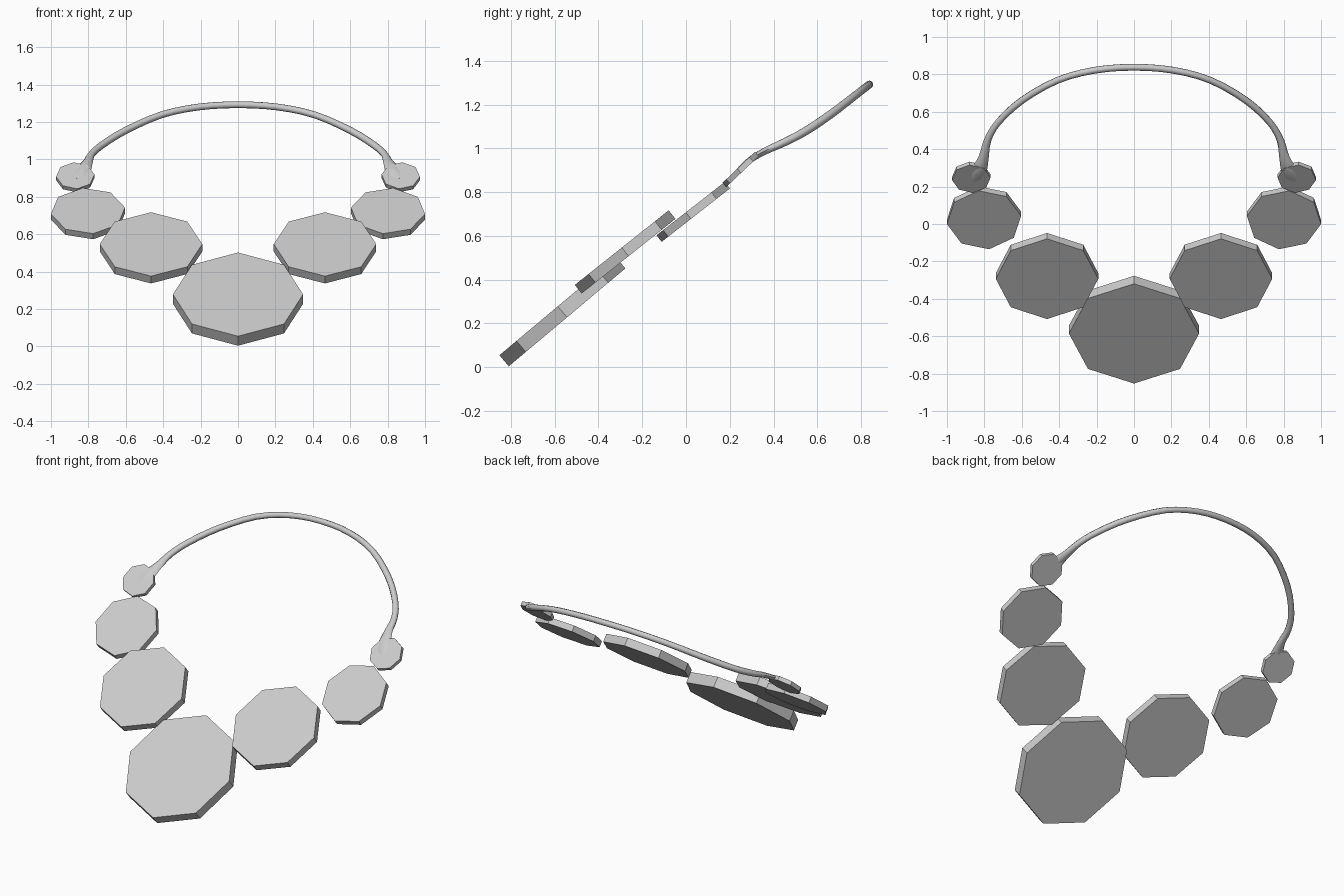
import bpy, bmesh, math
from mathutils import Vector, Matrix

if "Cube" in bpy.data.objects:
    bpy.data.objects.remove(bpy.data.objects["Cube"])


def finish(bm, name, angle):
    bmesh.ops.recalc_face_normals(bm, faces=bm.faces[:])
    me = bpy.data.meshes.new(name)
    bm.to_mesh(me)
    bm.free()
    ob = bpy.data.objects.new(name, me)
    bpy.context.collection.objects.link(ob)
    bpy.context.view_layer.objects.active = ob
    ob.select_set(True)
    bpy.ops.object.shade_smooth_by_angle(angle=math.radians(angle))
    ob.select_set(False)


def disc(name, centre, radius, thick, tilt, spin=0):
    """Eight-sided plate leaning back by tilt degrees."""
    m = (Matrix.Translation(centre) @ Matrix.Rotation(math.radians(tilt), 4, 'X')
         @ Matrix.Rotation(math.radians(spin), 4, 'Z'))
    bm = bmesh.new()
    bmesh.ops.create_cone(bm, cap_ends=True, segments=8, radius1=radius,
                          radius2=radius, depth=thick, matrix=m)
    finish(bm, name, 30)


# Octagonal plates, largest at the front
disc("centre_plate", (0, -0.565, 0.253), 0.348, 0.066, 40)
for s, side in ((-1, "left"), (1, "right")):
    disc(side + "_large_plate", (s * 0.465, -0.278, 0.527), 0.274, 0.05, 38.5)
    disc(side + "_medium_plate", (s * 0.802, 0.033, 0.71), 0.2, 0.038, 38, -s * 8)
    disc(side + "_small_plate", (s * 0.87, 0.25, 0.904), 0.103, 0.026, 43.5, -s * 5)

# Neck band: half profile as (x, y, z, half width, half thickness), then mirrored
half = [(0.865, 0.235, 0.892, 0.055, 0.012),
        (0.828, 0.29, 0.945, 0.043, 0.014),
        (0.803, 0.36, 0.987, 0.027, 0.016),
        (0.782, 0.45, 1.028, 0.020, 0.018),
        (0.725, 0.545, 1.078, 0.019, 0.019),
        (0.60, 0.66, 1.155, 0.019, 0.019),
        (0.41, 0.768, 1.238, 0.018, 0.018),
        (0.21, 0.822, 1.28, 0.018, 0.018)]
path = [Vector(p) for p in half] + [Vector((0, 0.838, 1.292, 0.018, 0.018))]
path += [Vector((-p[0],) + p[1:]) for p in reversed(half)]

# Smooth the path with a Catmull-Rom spline
fine = []
n = len(path)
for i in range(n - 1):
    a, b, c, d = (path[max(i - 1, 0)], path[i], path[i + 1], path[min(i + 2, n - 1)])
    for k in range(3):
        t = k / 3
        fine.append(0.5 * (2 * b + (c - a) * t + (2 * a - 5 * b + 4 * c - d) * t * t
                           + (3 * b - a - 3 * c + d) * t ** 3))
fine.append(path[-1])

# Sweep an eight-sided oval along it
bm = bmesh.new()
rings = []
tilt = math.radians(40)
up = Vector((0, -math.sin(tilt), math.cos(tilt)))
for i, p in enumerate(fine):
    q, r = fine[max(i - 1, 0)], fine[min(i + 1, len(fine) - 1)]
    tangent = Vector(r[:3]) - Vector(q[:3])
    across = tangent.cross(up).normalized()
    rise = across.cross(tangent).normalized()
    ring = []
    for k in range(8):
        g = math.tau * k / 8
        ring.append(bm.verts.new(Vector(p[:3]) + across * math.cos(g) * p[3]
                                 + rise * math.sin(g) * p[4]))
    rings.append(ring)
for r0, r1 in zip(rings, rings[1:]):
    for k in range(8):
        bm.faces.new((r0[k], r0[(k + 1) % 8], r1[(k + 1) % 8], r1[k]))
bm.faces.new(rings[0])
bm.faces.new(rings[-1])
finish(bm, "neck_band", 60)
